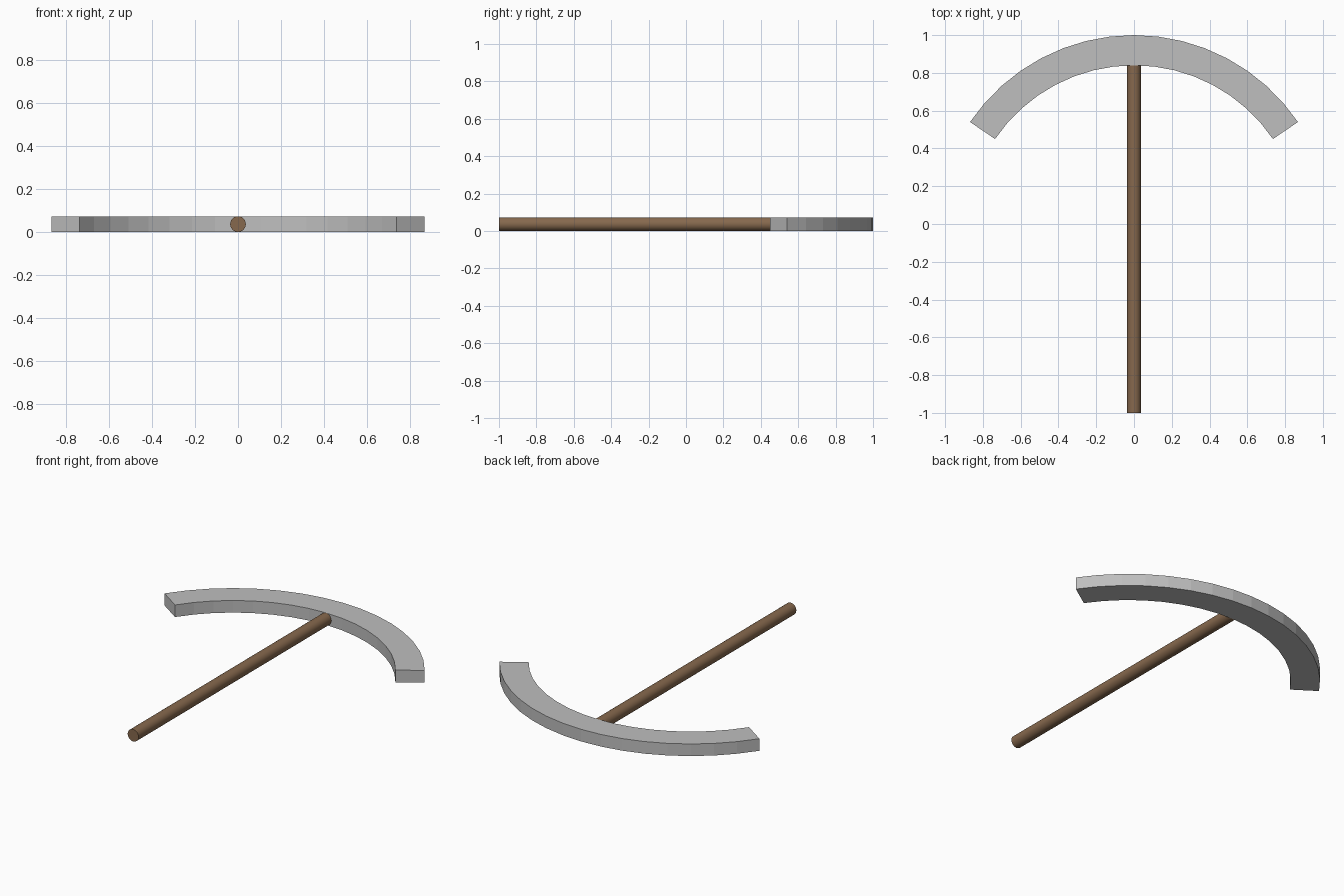
import bpy, bmesh, math

if "Cube" in bpy.data.objects:
    bpy.data.objects.remove(bpy.data.objects["Cube"])


def material(name, rgb):
    m = bpy.data.materials.new(name)
    m.diffuse_color = (*rgb, 1.0)
    m.use_nodes = True
    m.node_tree.nodes["Principled BSDF"].inputs["Base Color"].default_value = m.diffuse_color
    return m


steel = material("grey_steel", (0.52, 0.52, 0.52))
wood = material("brown_wood", (0.24, 0.14, 0.075))

THICK = 0.073        # height of the whole tool
CENTRE_Y = -0.049    # centre of the arc
R_OUT, R_IN = 1.049, 0.889
HALF_ANGLE = math.radians(55.85)
SEGMENTS = 16

# curved head: square-edged arc band, extruded upwards
bm = bmesh.new()


def arc_point(radius, i):
    a = HALF_ANGLE * (2 * i / SEGMENTS - 1)
    return bm.verts.new((radius * math.sin(a), CENTRE_Y + radius * math.cos(a), 0))


outer = [arc_point(R_OUT, i) for i in range(SEGMENTS + 1)]
inner = [arc_point(R_IN, i) for i in range(SEGMENTS + 1)]
for i in range(SEGMENTS):
    bm.faces.new((inner[i], inner[i + 1], outer[i + 1], outer[i]))
ext = bmesh.ops.extrude_face_region(bm, geom=bm.faces[:])
top = [v for v in ext["geom"] if isinstance(v, bmesh.types.BMVert)]
bmesh.ops.translate(bm, verts=top, vec=(0, 0, THICK))
bmesh.ops.recalc_face_normals(bm, faces=bm.faces[:])
mesh = bpy.data.meshes.new("curved_head")
bm.to_mesh(mesh)
bm.free()
head = bpy.data.objects.new("curved_head", mesh)
bpy.context.collection.objects.link(head)
head.data.materials.append(steel)

# round handle running from the front end to the inside of the head
y0, y1 = -1.0, 0.842
bpy.ops.mesh.primitive_cylinder_add(
    vertices=24, radius=THICK / 2, depth=y1 - y0,
    location=(0, (y0 + y1) / 2, THICK / 2), rotation=(math.pi / 2, 0, 0))
handle = bpy.context.object
handle.name = "handle"
handle.data.materials.append(wood)
bpy.ops.object.shade_smooth_by_angle(angle=math.radians(40))
